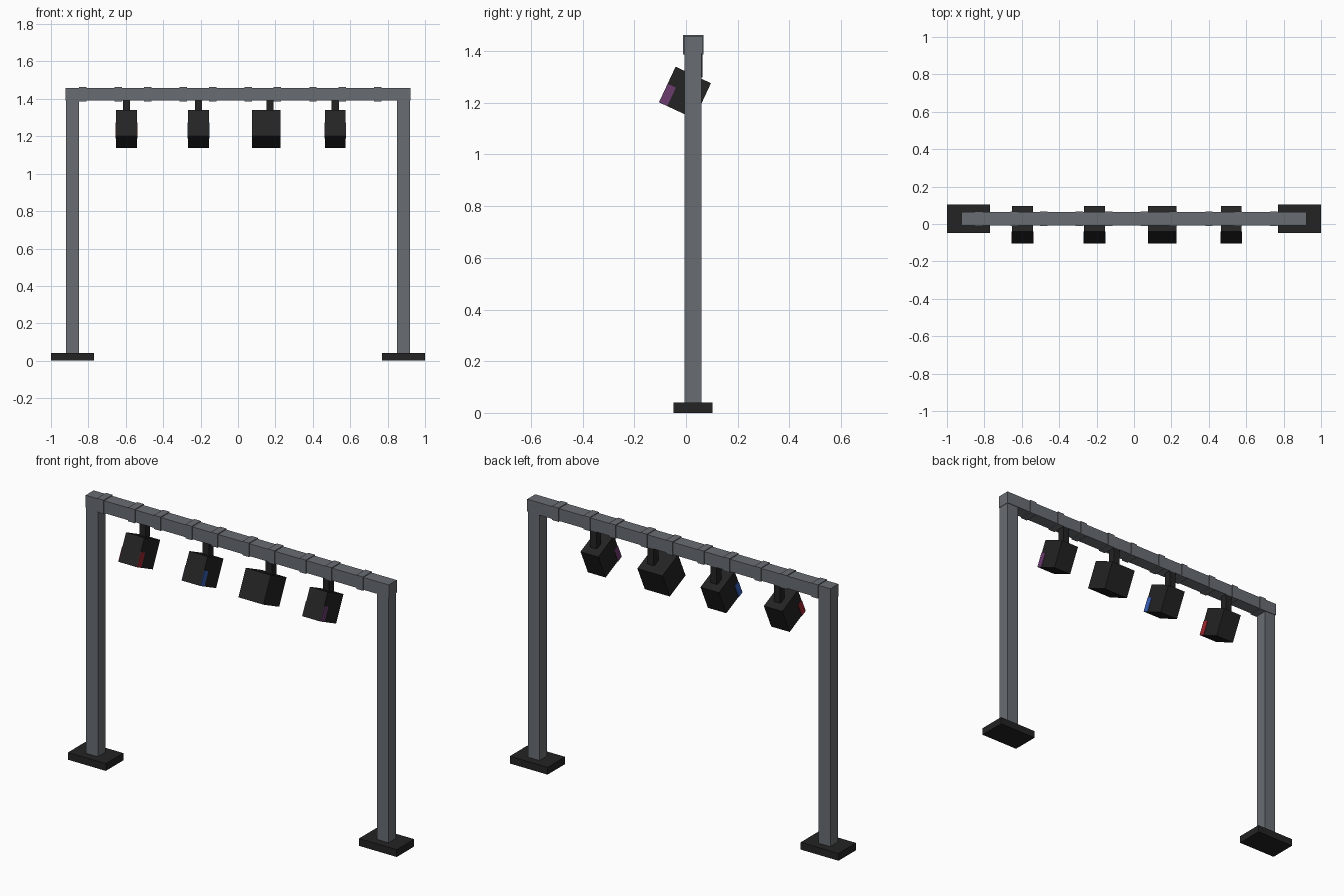
import bpy
import math
from mathutils import Matrix, Vector

if "Cube" in bpy.data.objects:
    bpy.data.objects.remove(bpy.data.objects["Cube"])


def material(name, rgb):
    m = bpy.data.materials.new(name)
    m.diffuse_color = (*rgb, 1.0)
    m.use_nodes = True
    m.node_tree.nodes["Principled BSDF"].inputs["Base Color"].default_value = m.diffuse_color
    return m


steel = material("steel_grey", (0.14, 0.153, 0.17))
black = material("matte_black", (0.017, 0.017, 0.017))
red = material("red_lens", (0.35, 0.02, 0.03))
blue = material("blue_lens", (0.04, 0.12, 0.5))
purple = material("purple_lens", (0.15, 0.045, 0.16))


def box(name, lo, hi, mat, frame=None):
    """Box between two corners, optionally placed in a tilted frame."""
    lo, hi = Vector(lo), Vector(hi)
    bpy.ops.mesh.primitive_cube_add(size=1)
    ob = bpy.context.object
    ob.name = name
    place = Matrix.Translation((lo + hi) / 2) @ Matrix.Diagonal((*(hi - lo), 1))
    ob.data.transform((frame or Matrix()) @ place)
    ob.data.materials.append(mat)
    return ob


# Feet and posts on both sides
for side, label in ((-1, "left"), (1, "right")):
    def xs(a, b):
        return sorted((side * a, side * b))
    a, b = xs(0.77, 1.0)
    box(label + "_base_plate", (a, -0.049, 0), (b, 0.103, 0.04), black)
    a, b = xs(0.849, 0.92)
    box(label + "_post", (a, -0.005, 0.04), (b, 0.06, 1.395), steel)

# Cross beam with thin raised collars in pairs
box("cross_beam", (-0.922, -0.007, 1.391), (0.922, 0.063, 1.459), steel)
for i in range(5):
    for x in (-0.83 + 0.347 * i, -0.64 + 0.347 * i):
        box("beam_collar", (x - 0.02, -0.011, 1.387), (x + 0.02, 0.067, 1.463), steel)

# Tilted lamps: centre, half width, lens colour
lamps = ((-0.597, 0.056, red), (-0.212, 0.056, blue),
         (0.152, 0.076, None), (0.52, 0.054, purple))
for x, half, lens in lamps:
    hx = x + (0.02 if lens is None else 0)
    box("lamp_hanger", (hx - 0.019, 0.022, 1.298), (hx + 0.019, 0.063, 1.393), black)
    frame = Matrix.Translation((x, -0.004, 1.239)) @ Matrix.Rotation(math.radians(-25), 4, 'X')
    box("lamp_housing", (-half, -0.0755, -0.076), (half, 0.0755, 0.076), black, frame)
    # Coloured lens showing at the housing's lower front sides
    if lens:
        w = half + 0.003
        box("lamp_lens", (-w, -0.075, -0.0755), (w, -0.04, 0.003), lens, frame)
